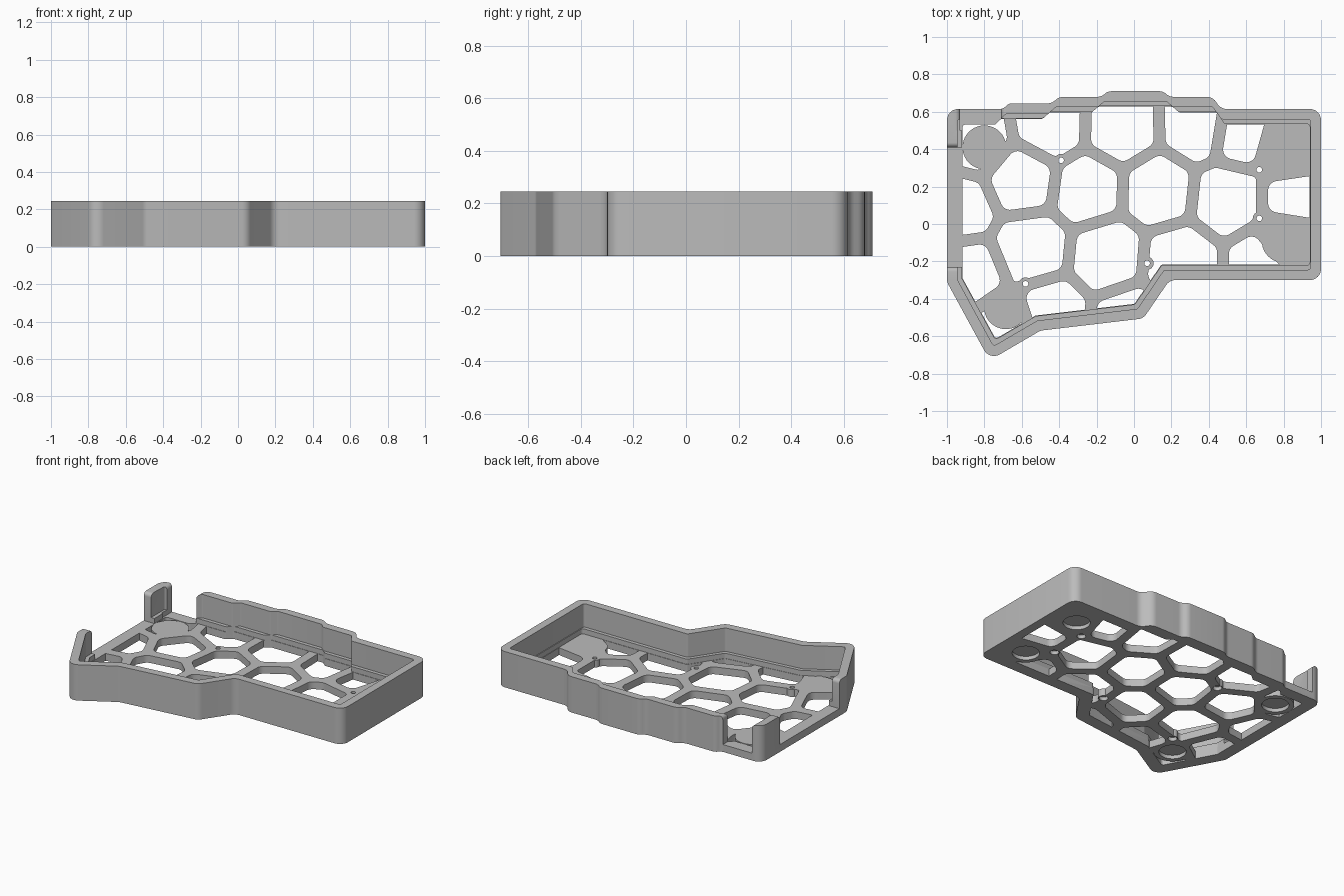
import bpy, bmesh, math
from mathutils import Vector

if "Cube" in bpy.data.objects:
    bpy.data.objects.remove(bpy.data.objects["Cube"])

HEIGHT, FLOOR, LEDGE = 0.245, 0.05, 0.085


def vecs(points):
    return [Vector(p) for p in points]


def rounded(poly, radius, steps=6):
    """Fillet every corner of a polygon with a circular arc."""
    out = []
    for i, v in enumerate(poly):
        a, b = poly[i - 1] - v, poly[(i + 1) % len(poly)] - v
        turn = math.pi - a.angle(b)
        t = min(radius * math.tan(turn / 2), 0.45 * min(a.length, b.length))
        p, q, w = v + a.normalized() * t, v + b.normalized() * t, math.cos(turn / 2)
        for k in range(steps + 1):
            s = k / steps
            c0, c1, c2 = (1 - s) ** 2, 2 * s * (1 - s) * w, s * s
            out.append((p * c0 + v * c1 + q * c2) / (c0 + c1 + c2))
    return out


def inset(poly, dist_rule):
    """Move each edge of a counter-clockwise polygon inward by its own distance."""
    lines = []
    for i, p in enumerate(poly):
        d = poly[(i + 1) % len(poly)] - p
        n = Vector((-d.y, d.x)).normalized()
        lines.append((n, n.dot(p) + dist_rule(n, d.length)))
    out = []
    for i, (n, c) in enumerate(lines):
        m, e = lines[i - 1]
        det = m.x * n.y - m.y * n.x
        out.append(Vector(((e * n.y - c * m.y) / det, (m.x * c - n.x * e) / det)))
    return out


def prism(name, polys, lo, hi, place=lambda u, v, w: (u, v, w)):
    """Extrude polygons between two levels into one closed mesh."""
    bm = bmesh.new()
    for poly in polys:
        low = [bm.verts.new(place(p[0], p[1], lo)) for p in poly]
        top = [bm.verts.new(place(p[0], p[1], hi)) for p in poly]
        bm.faces.new(low[::-1])
        bm.faces.new(top)
        for i in range(len(poly)):
            bm.faces.new((low[i - 1], low[i], top[i], top[i - 1]))
    bmesh.ops.remove_doubles(bm, verts=bm.verts, dist=1e-5)
    bmesh.ops.recalc_face_normals(bm, faces=bm.faces)
    mesh = bpy.data.meshes.new(name)
    bm.to_mesh(mesh)
    bm.free()
    obj = bpy.data.objects.new(name, mesh)
    bpy.context.collection.objects.link(obj)
    return obj


def disc(centre, r, n=40):
    return [(centre[0] + r * math.cos(i * math.tau / n),
             centre[1] + r * math.sin(i * math.tau / n)) for i in range(n)]


def boolean(target, tool, operation="DIFFERENCE"):
    mod = target.modifiers.new("cut", "BOOLEAN")
    mod.operation, mod.solver, mod.object = operation, "EXACT", tool
    bpy.context.view_layer.objects.active = target
    bpy.ops.object.modifier_apply(modifier=mod.name)
    bpy.data.objects.remove(tool)


def clip(poly, n, c):
    """Keep the part of a convex polygon where n.p <= c."""
    out = []
    for i, q in enumerate(poly):
        p = poly[i - 1]
        dp, dq = n.dot(p) - c, n.dot(q) - c
        if dp * dq < 0:
            out.append(p.lerp(q, dp / (dp - dq)))
        if dq <= 0:
            out.append(q)
    return out


def cell(seed, others, gap):
    """Rounded honeycomb opening around one seed point."""
    poly = vecs([(-1.2, -1), (1.2, -1), (1.2, 1), (-1.2, 1)])
    for o in others:
        if o != seed:
            n = (o - seed).normalized()
            poly = clip(poly, n, n.dot((o + seed) / 2) - gap)
    poly = [p for i, p in enumerate(poly) if (p - poly[i - 1]).length > 0.012]
    return rounded(poly, 0.05)


# Outer shell outline, counter-clockwise
outline = vecs([
    (-1, -.31), (-.772, -.729), (-.5, -.57), (.05, -.505), (.19, -.3), (1, -.3),
    (1, .615), (.465, .615), (.42, .68), (.19, .68), (.155, .71), (-.14, .71),
    (-.175, .68), (-.4, .68), (-.44, .645), (-.67, .645), (-.7, .615), (-1, .615)])
shell = prism("keyboard_case", [rounded(outline, 0.06)], 0, HEIGHT)


def pocket_outline(wide, right, extra=0):
    def rule(n, length):
        if length < 0.1:
            return 0.03
        return (right if n.x < -0.99 else wide) + extra
    return rounded(inset(outline, rule), 0.015, 3)


# Inside pocket with a small ledge around the floor
boolean(shell, prism("upper_pocket", [pocket_outline(.055, .055)], LEDGE, 1))
boolean(shell, prism("lower_pocket", [pocket_outline(.08, .06)], FLOOR, 1))


# Side and back openings, with rounded upper corners
def opening(a, b):
    r = 0.025
    arc = [(r * (1 - math.cos(k * math.pi / 12)),
            HEIGHT - r + r * math.sin(k * math.pi / 12)) for k in range(7)]
    right = [(b, FLOOR)] + [(b + u, z) for u, z in arc] + [(b + r, 1)]
    left = [(a - r, 1)] + [(a - u, z) for u, z in arc[::-1]] + [(a, FLOOR)]
    return right + left


boolean(shell, prism("side_opening", [opening(-.23, .41)], -1.2, -.9,
                     lambda u, v, w: (w, u, v)))
boolean(shell, prism("back_opening", [opening(-.93, -.71)], .5, .9,
                     lambda u, v, w: (u, w, v)))

# Honeycomb floor openings, kept clear of the foot pads and screw bosses
feet = [(-.8, .41), (.8, .4), (.8, -.09), (-.685, -.445)]
screws = [(-.39, .34), (.67, .29), (.67, .03), (.07, -.21), (-.58, -.32)]
seeds = vecs([
    (-.85, .45), (-.45, .52), (-.07, .51), (.34, .52), (.58, .48),
    (-.94, .09), (-.6, .24), (-.25, .19), (.13, .18), (.5, .14), (.87, .14),
    (-.89, -.27), (-.55, -.13), (-.14, -.17), (.24, -.2), (.71, -.21),
    (-.45, -.48), (-.02, -.52), (-.69, -.56)])
solid = vecs([(.83, .41), (.83, -.11)])
cells = prism("floor_cells", [cell(s, seeds + solid, 0.032) for s in seeds], -.1, .1)
boolean(cells, prism("floor_limit", [pocket_outline(.08, .06, .003)], -.2, .2),
        "INTERSECT")
for f in feet:
    boolean(cells, prism("foot_pad", [disc(f, .117)], -.3, .3))
boolean(cells, prism("screw_bosses", [disc(s, .035, 24) for s in screws], -.3, .3))
boolean(shell, cells)

# Foot recesses and countersunk screw holes underneath
boolean(shell, prism("foot_recesses", [disc(f, .085) for f in feet], -.1, .025))
boolean(shell, prism("screw_heads", [disc(s, .028, 24) for s in screws], -.1, .025))
boolean(shell, prism("screw_holes", [disc(s, .015, 20) for s in screws], -.1, .2))

# Single grey finish
grey = bpy.data.materials.new("matte_grey")
grey.use_nodes = True
colour = (0.5, 0.5, 0.5, 1)
grey.diffuse_color = colour
grey.node_tree.nodes["Principled BSDF"].inputs["Base Color"].default_value = colour
shell.data.materials.clear()
shell.data.materials.append(grey)
for face in shell.data.polygons:
    face.material_index = 0

bpy.ops.object.select_all(action="DESELECT")
shell.select_set(True)
bpy.context.view_layer.objects.active = shell
bpy.ops.object.shade_smooth_by_angle(angle=math.radians(30))
